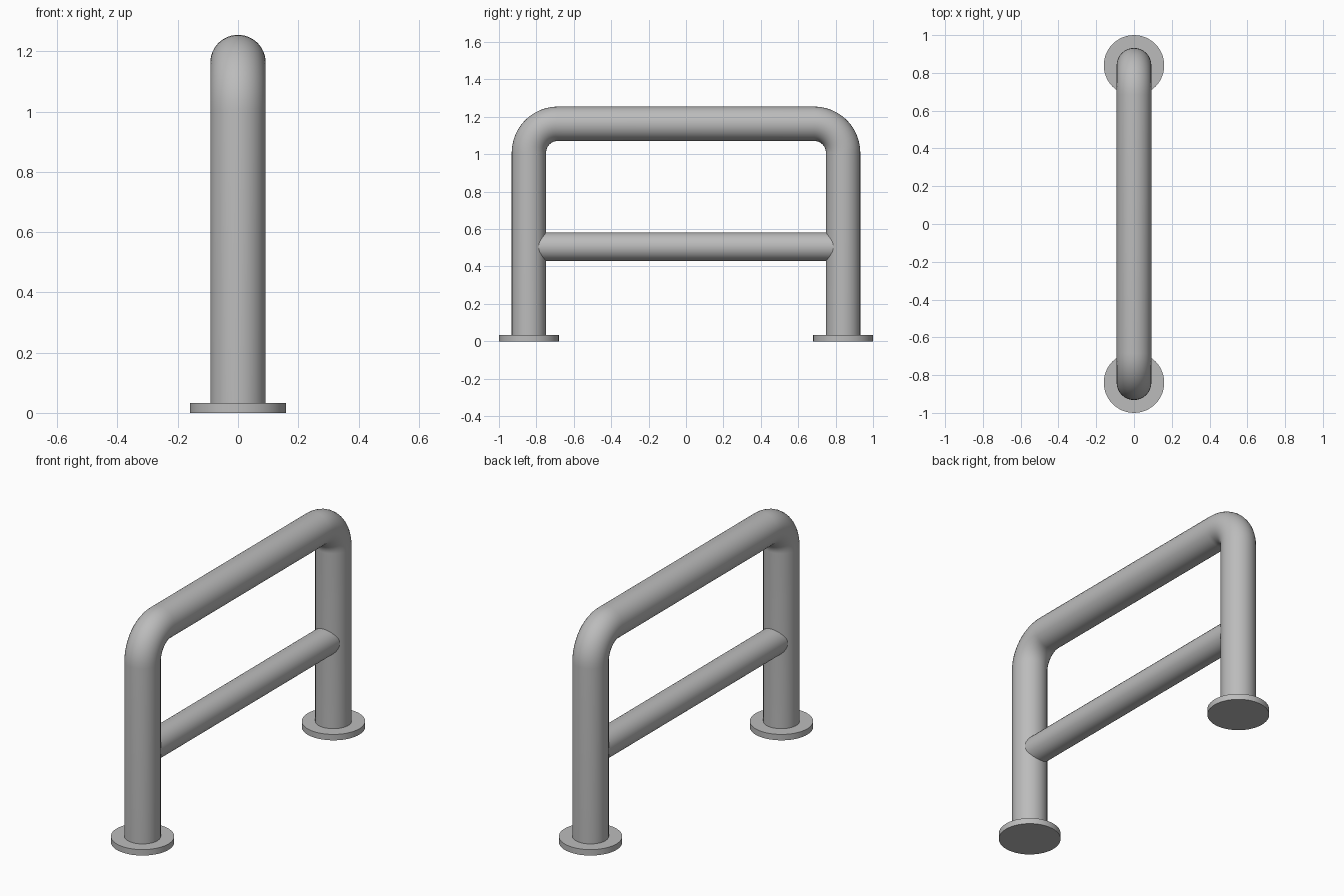
import bpy
import bmesh
from math import cos, sin, pi, radians
from mathutils import Matrix, Vector

cube = bpy.data.objects.get("Cube")
if cube:
    bpy.data.objects.remove(cube, do_unlink=True)

LEG_Y = 0.84        # leg centre line
TOP_Z = 1.163       # top rail centre line
TUBE_R = 0.092
BEND_R = 0.155
RAIL_R = 0.076
RAIL_Z = 0.505
FLANGE_R = 0.16
FLANGE_H = 0.033
SIDES = 32

steel = bpy.data.materials.new("grey steel")
steel.use_nodes = True
colour = (0.5, 0.5, 0.5, 1)
steel.diffuse_color = colour
steel.node_tree.nodes["Principled BSDF"].inputs["Base Color"].default_value = colour


def finish(bm, name):
    bmesh.ops.recalc_face_normals(bm, faces=bm.faces)
    mesh = bpy.data.meshes.new(name)
    bm.to_mesh(mesh)
    bm.free()
    mesh.materials.append(steel)
    obj = bpy.data.objects.new(name, mesh)
    bpy.context.collection.objects.link(obj)
    bpy.ops.object.select_all(action="DESELECT")
    obj.select_set(True)
    bpy.context.view_layer.objects.active = obj
    bpy.ops.object.shade_smooth_by_angle(angle=radians(35))
    return obj


def sweep(name, path, radius):
    """Sweep a round tube along (point, outward normal) pairs in the YZ plane."""
    bm = bmesh.new()
    rings = []
    for point, normal in path:
        rings.append([bm.verts.new(point + radius * (
            cos(2 * pi * i / SIDES) * Vector((1, 0, 0)) + sin(2 * pi * i / SIDES) * normal))
            for i in range(SIDES)])
    for a, b in zip(rings, rings[1:]):
        for i in range(SIDES):
            j = (i + 1) % SIDES
            bm.faces.new((a[i], a[j], b[j], b[i]))
    bm.faces.new(rings[0])
    bm.faces.new(rings[-1])
    return finish(bm, name)


# Bent tube: front leg, two rounded corners and back leg
path = [(Vector((0, -LEG_Y, FLANGE_H / 2)), Vector((0, -1, 0)))]
steps = 12
for side, start in ((-1, pi), (1, pi / 2)):
    centre = Vector((0, side * (LEG_Y - BEND_R), TOP_Z - BEND_R))
    for k in range(steps + 1):
        a = start - k * pi / 2 / steps
        out = Vector((0, cos(a), sin(a)))
        path.append((centre + BEND_R * out, out))
path.append((Vector((0, LEG_Y, FLANGE_H / 2)), Vector((0, 1, 0))))
sweep("bent_tube_frame", path, TUBE_R)

# Lower cross rail, its ends buried in the legs
up = Vector((0, 0, 1))
sweep("cross_rail", [(Vector((0, s * LEG_Y, RAIL_Z)), up) for s in (-1, 1)], RAIL_R)

# Round floor flanges
for name, s in (("front_flange", -1), ("back_flange", 1)):
    bm = bmesh.new()
    bmesh.ops.create_cone(bm, cap_ends=True, segments=48, radius1=FLANGE_R, radius2=FLANGE_R,
                          depth=FLANGE_H, matrix=Matrix.Translation((0, s * LEG_Y, FLANGE_H / 2)))
    finish(bm, name)
